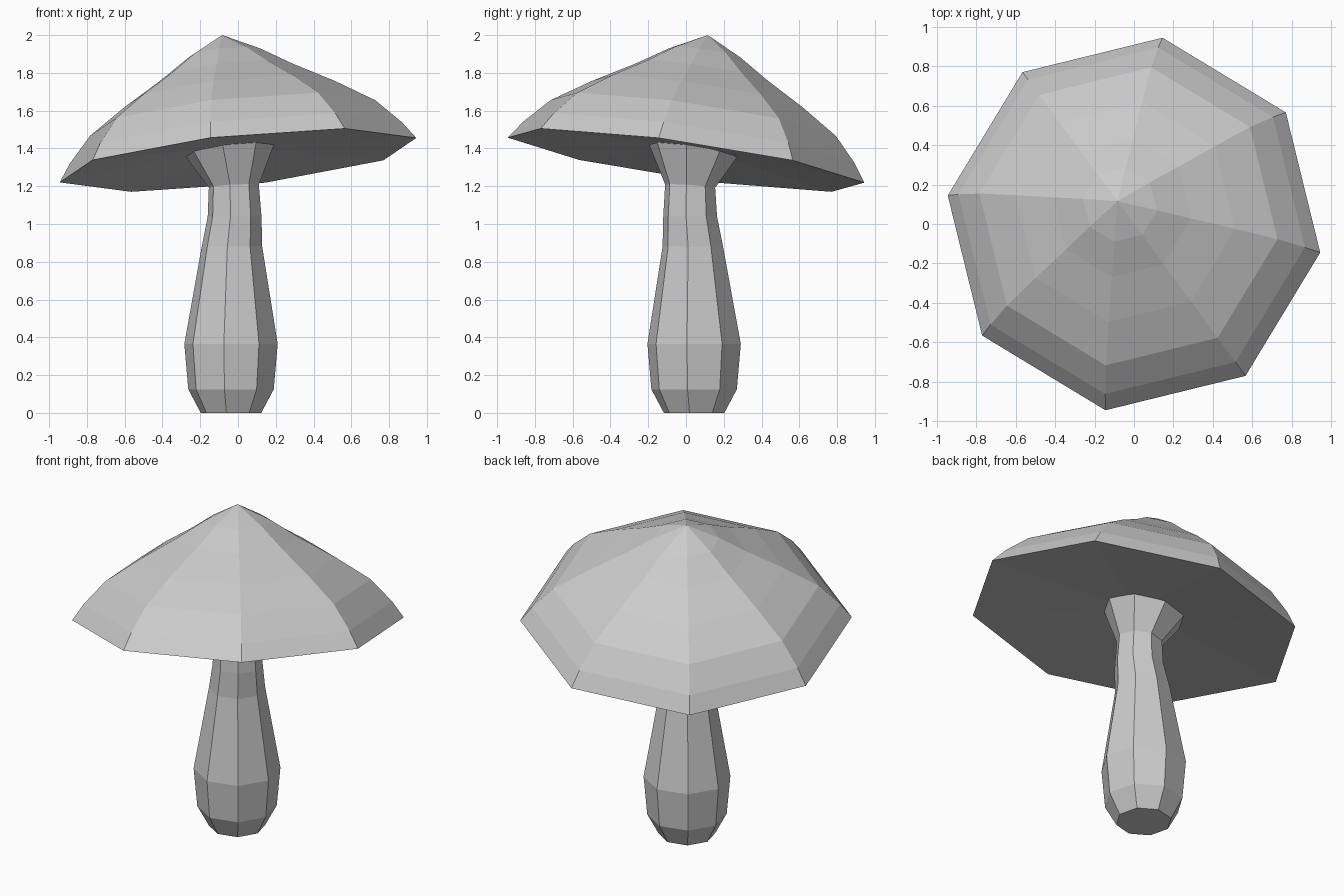
import bpy, bmesh
from math import cos, sin, radians

if "Cube" in bpy.data.objects:
    bpy.data.objects.remove(bpy.data.objects["Cube"])

SIDES = 8
PHASE = radians(-8.7)
SLOPE = (0.103, -0.142)      # lean of the cap plane along x and y


def ring(bm, cx, cy, z, r, tilt):
    """One octagon of vertices, leaning by a fraction of the cap slope."""
    verts = []
    for i in range(SIDES):
        a = PHASE + i * 2 * 3.14159265 / SIDES
        x, y = r * cos(a), r * sin(a)
        verts.append(bm.verts.new((cx + x, cy + y, z + tilt * (SLOPE[0] * x + SLOPE[1] * y))))
    return verts


def bridge(bm, lower, upper):
    for i in range(SIDES):
        j = (i + 1) % SIDES
        bm.faces.new((lower[i], lower[j], upper[j], upper[i]))


def fan(bm, loop, point):
    for i in range(SIDES):
        bm.faces.new((loop[i], loop[(i + 1) % SIDES], point))


def finish(bm, name):
    bmesh.ops.recalc_face_normals(bm, faces=bm.faces[:])
    mesh = bpy.data.meshes.new(name)
    bm.to_mesh(mesh)
    bm.free()
    obj = bpy.data.objects.new(name, mesh)
    bpy.context.collection.objects.link(obj)


# Cap: leaning octagonal dome with a shallow hollow underside
RIM_Z, RIM_R = 1.338, 0.955


def axis(h):
    return (-0.126 * h, 0.174 * h, RIM_Z + h)


bm = bmesh.new()
profile = [(1, 0), (0.93, 0.093), (0.80, 0.223), (0.59, 0.35), (0.37, 0.467), (0.20, 0.568)]
loops = [ring(bm, *axis(h), RIM_R * s, 1) for s, h in profile]
for a, b in zip(loops, loops[1:]):
    bridge(bm, a, b)
fan(bm, loops[-1], bm.verts.new(axis(0.662)))
fan(bm, loops[0], bm.verts.new(axis(0.075)))
finish(bm, "mushroom_cap")

# Stem: bulging base, narrow neck, flared top (centre x, centre y, z, radius, tilt)
bm = bmesh.new()
sections = [
    (-0.037, 0.043, 0.0, 0.162, 0),
    (-0.037, 0.043, 0.125, 0.229, 0),
    (-0.037, 0.043, 0.365, 0.250, 0),
    (-0.032, 0.036, 0.88, 0.162, 0),
    (-0.018, 0.022, 1.04, 0.144, 0),
    (-0.022, 0.022, 1.20, 0.134, 0.5),
    (-0.045, 0.040, 1.39, 0.238, 1),
]
loops = [ring(bm, *s) for s in sections]
for a, b in zip(loops, loops[1:]):
    bridge(bm, a, b)
bm.faces.new(loops[0])
bm.faces.new(loops[-1])
finish(bm, "mushroom_stem")
